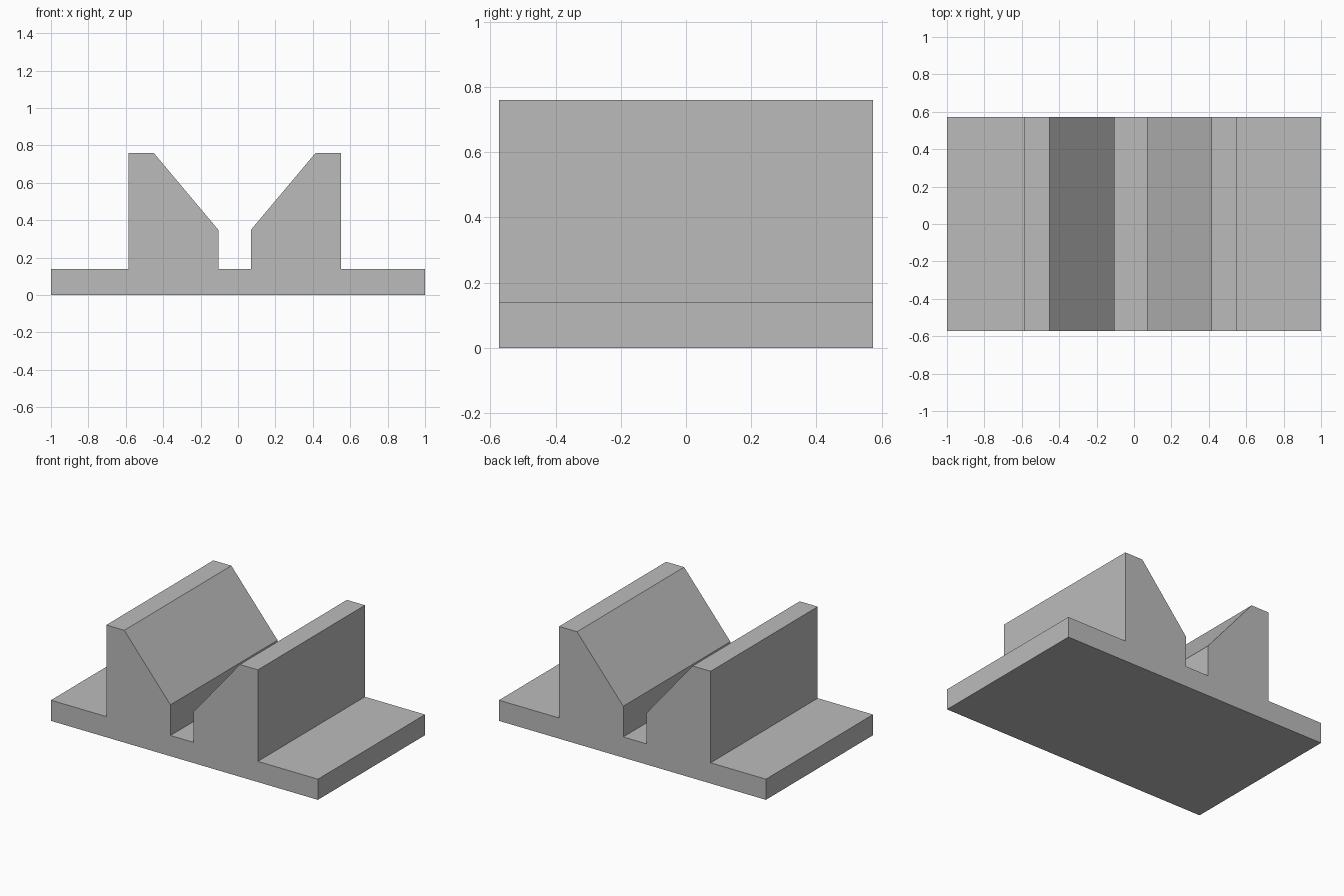
import bpy
import bmesh

cube = bpy.data.objects.get("Cube")
if cube:
    bpy.data.objects.remove(cube, do_unlink=True)

# Plain grey material
GREY = (0.5, 0.5, 0.5, 1.0)
grey = bpy.data.materials.new("plain grey")
grey.use_nodes = True
grey.diffuse_color = GREY
grey.node_tree.nodes["Principled BSDF"].inputs["Base Color"].default_value = GREY


def extrude_profile(name, profile, half_depth):
    """Close an x-z profile and extrude it front to back."""
    bm = bmesh.new()
    face = bm.faces.new([bm.verts.new((x, -half_depth, z)) for x, z in profile])
    result = bmesh.ops.extrude_face_region(bm, geom=[face])
    moved = [v for v in result["geom"] if isinstance(v, bmesh.types.BMVert)]
    bmesh.ops.translate(bm, verts=moved, vec=(0, 2 * half_depth, 0))
    bmesh.ops.recalc_face_normals(bm, faces=bm.faces)
    mesh = bpy.data.meshes.new(name)
    bm.to_mesh(mesh)
    bm.free()
    mesh.materials.append(grey)
    obj = bpy.data.objects.new(name, mesh)
    bpy.context.collection.objects.link(obj)
    return obj


# Main dimensions
half_depth = 0.573
plate_top, jaw_lip, jaw_top = 0.14, 0.348, 0.76
centre = -0.018                            # the V groove sits slightly to one side
slot, flat, outer = 0.087, 0.433, 0.568    # distances from the groove centre


def jaw_outline(side):
    """One jaw, listed from its outer foot to the slot floor."""
    points = [(outer, plate_top), (outer, jaw_top), (flat, jaw_top),
              (slot, jaw_lip), (slot, plate_top)]
    return [(centre + side * x, z) for x, z in points]


# V block: base plate with two sloped jaws in one solid section
section = [(-1, 0), (1, 0), (1, plate_top)]
section += jaw_outline(1)
section += reversed(jaw_outline(-1))
section.append((-1, plate_top))
extrude_profile("v_block", section, half_depth)
